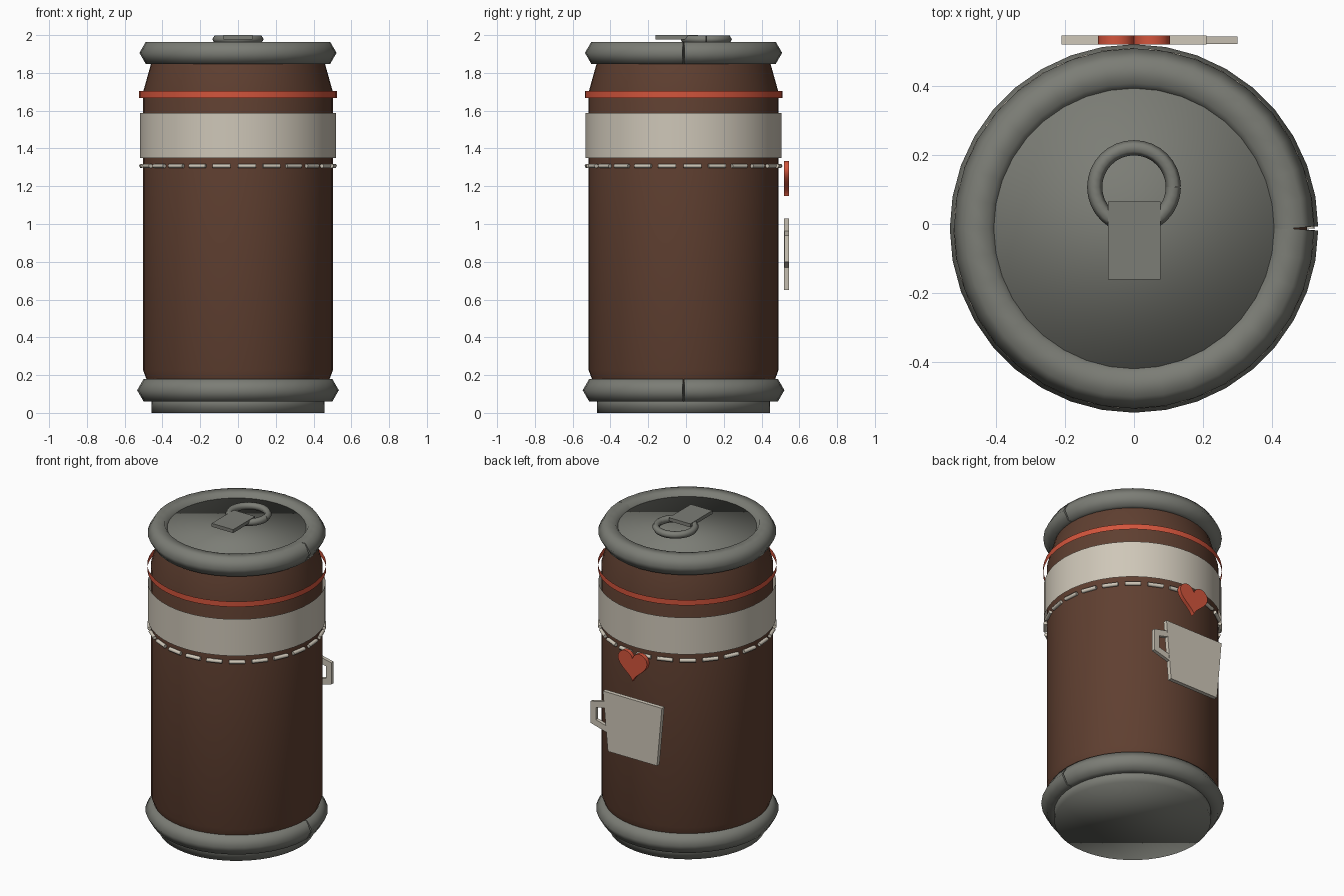
import bpy, bmesh, math
from math import sin, cos, pi, tau

if "Cube" in bpy.data.objects:
    bpy.data.objects.remove(bpy.data.objects["Cube"])

CY = -0.013          # can axis in y


def material(name, rgb):
    m = bpy.data.materials.new(name)
    m.diffuse_color = (*rgb, 1)
    m.use_nodes = True
    m.node_tree.nodes["Principled BSDF"].inputs["Base Color"].default_value = m.diffuse_color
    return m


BROWN = material("brown", (0.115, 0.05, 0.03))
GREY = material("metal grey", (0.20, 0.205, 0.18))
CREAM = material("cream", (0.62, 0.57, 0.48))
RED = material("red", (0.65, 0.09, 0.045))


def finish(name, bm, mat, angle=None):
    """Turn a bmesh into an object; angle None means fully smooth."""
    bmesh.ops.recalc_face_normals(bm, faces=bm.faces)
    me = bpy.data.meshes.new(name)
    bm.to_mesh(me)
    bm.free()
    me.materials.append(mat)
    ob = bpy.data.objects.new(name, me)
    bpy.context.collection.objects.link(ob)
    bpy.ops.object.select_all(action='DESELECT')
    ob.select_set(True)
    bpy.context.view_layer.objects.active = ob
    if angle is None:
        bpy.ops.object.shade_smooth()
    else:
        bpy.ops.object.shade_smooth_by_angle(angle=math.radians(angle))
    return ob


def lathe(name, profile, mat, n=48, caps=True, angle=40):
    """Revolve (radius, z) points around the can axis."""
    bm = bmesh.new()
    rings = [[bm.verts.new((r * cos(tau * i / n), CY + r * sin(tau * i / n), z))
              for i in range(n)] for r, z in profile]
    for a, b in zip(rings, rings[1:]):
        for i in range(n):
            j = (i + 1) % n
            bm.faces.new((a[i], a[j], b[j], b[i]))
    if caps:
        bm.faces.new(rings[0])
        bm.faces.new(rings[-1])
    return finish(name, bm, mat, angle)


def split_ring(name, centre, major, minor, mat, n=36):
    """Six-sided tube bent into a ring, with a narrow wedge slit on +x."""
    bm = bmesh.new()
    cx, cy, cz = centre
    rings = []
    for i in range(n + 1):
        a = tau * i / n
        f = a + (pi / n if i == 0 else -pi / n if i == n else 0)
        ring = []
        for k in range(6):
            r, z = minor * cos(tau * k / 6), minor * sin(tau * k / 6)
            ring.append(bm.verts.new((cx + major * cos(a) + r * cos(f),
                                      cy + major * sin(a) + r * sin(f), cz + z)))
        rings.append(ring)
    for a, b in zip(rings, rings[1:]):
        for k in range(6):
            j = (k + 1) % 6
            bm.faces.new((a[k], a[j], b[j], b[k]))
    bm.faces.new(rings[0])
    bm.faces.new(rings[-1])
    return finish(name, bm, mat, 70)


def plate(name, outline, mat, y0=0.52, y1=0.546):
    """Extrude an (x, z) outline along y."""
    bm = bmesh.new()
    f = bm.faces.new([bm.verts.new((x, y0, z)) for x, z in outline])
    ext = bmesh.ops.extrude_face_region(bm, geom=[f])["geom"]
    bmesh.ops.translate(bm, vec=(0, y1 - y0, 0),
                        verts=[v for v in ext if isinstance(v, bmesh.types.BMVert)])
    return finish(name, bm, mat, 40)


# can body, foot and lid
lathe("can_body", [(0.478, 0.16), (0.502, 0.225), (0.502, 1.70), (0.46, 1.85)], BROWN)
lathe("foot", [(0.457, 0.0), (0.459, 0.1)], GREY, angle=None)
lathe("lid", [(0.42, 1.86), (0.42, 1.938)], GREY, angle=None)

# rolled rims
split_ring("bottom_rim", (0, CY, 0.12), 0.466, 0.068, GREY)
split_ring("top_rim", (0, CY, 1.906), 0.455, 0.067, GREY)

# thin bands standing off the body
lathe("red_band", [(0.523, 1.668), (0.523, 1.703)], RED, caps=False)
lathe("cream_band", [(0.519, 1.35), (0.519, 1.587)], CREAM, caps=False)

# stitches: a ring of short straight six-sided dashes
bm = bmesh.new()
N, R, T = 24, 0.512, 0.012
for i in range(N):
    a0 = tau * i / N
    ends = []
    for a in (a0, a0 + 0.7 * tau / N):
        ends.append([bm.verts.new(((R + T * cos(tau * k / 6)) * cos(a),
                                   CY + (R + T * cos(tau * k / 6)) * sin(a),
                                   1.308 + T * sin(tau * k / 6))) for k in range(6)])
    for k in range(6):
        j = (k + 1) % 6
        bm.faces.new((ends[0][k], ends[0][j], ends[1][j], ends[1][k]))
    for e in ends:
        bm.faces.new(e)
finish("stitches", bm, CREAM, 70)

# pull tab: ring and plate
split_ring("tab_ring", (0, 0.107, 1.978), 0.114, 0.022, GREY, 32)
bm = bmesh.new()
bmesh.ops.create_cube(bm, size=1)
bmesh.ops.scale(bm, vec=(0.153, 0.225, 0.022), verts=bm.verts)
bmesh.ops.translate(bm, vec=(0.001, -0.048, 1.989), verts=bm.verts)
finish("tab_plate", bm, GREY, 30)

# heart and mug on the back
S = 0.0065
heart = []
for i in range(40):
    t = tau * i / 40
    heart.append((S * 16 * sin(t) ** 3,
                  1.2575 + S * (13 * cos(t) - 5 * cos(2 * t) - 2 * cos(3 * t) - cos(4 * t))))
plate("heart", heart, RED)
plate("mug", [(-0.21, 1.03), (0.21, 1.03), (0.175, 0.65), (-0.175, 0.65)], CREAM)
plate("mug_handle", [(0.18, 0.967), (0.30, 0.94), (0.30, 0.80), (0.18, 0.767),
                     (0.18, 0.808), (0.262, 0.83), (0.262, 0.908), (0.18, 0.928)],
      CREAM, 0.522, 0.544)
